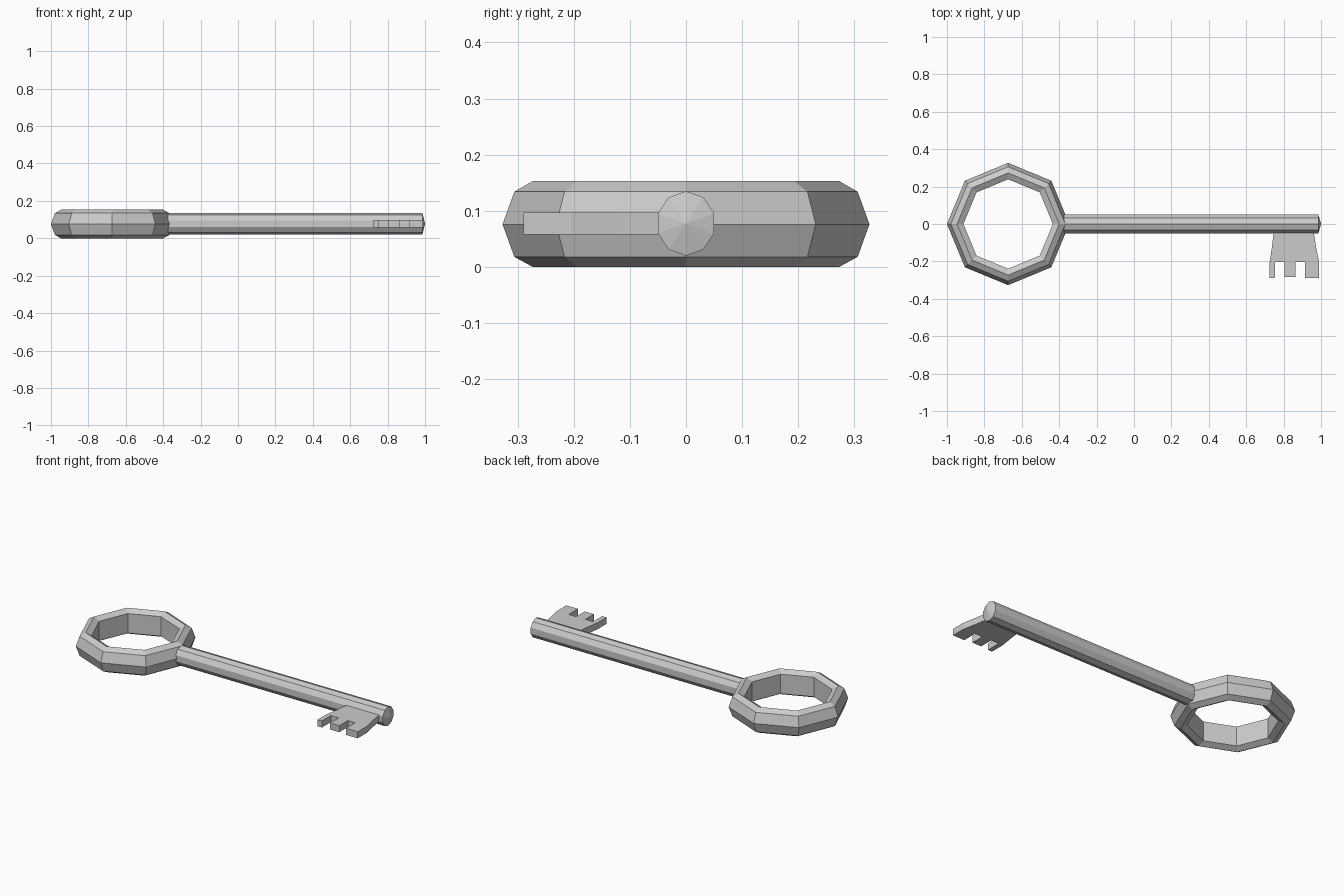
import bpy
from math import cos, sin, pi

if "Cube" in bpy.data.objects:
    bpy.data.objects.remove(bpy.data.objects["Cube"])


def make(name, verts, faces):
    mesh = bpy.data.meshes.new(name)
    mesh.from_pydata(verts, [], faces)
    mesh.update()
    obj = bpy.data.objects.new(name, mesh)
    bpy.context.collection.objects.link(obj)
    return obj


# Bow: faceted cross-section (radius, height) swept around an octagon
def bow():
    profile = [(.327, .076), (.306, .134), (.273, .153), (.239, .134),
               (.239, .018), (.273, 0), (.306, .018)]
    n, m = 8, len(profile)
    verts = [(-.673 + r * cos(2 * pi * i / n), r * sin(2 * pi * i / n), z)
             for i in range(n) for r, z in profile]
    faces = [(i * m + j, (i + 1) % n * m + j,
              (i + 1) % n * m + (j + 1) % m, i * m + (j + 1) % m)
             for i in range(n) for j in range(m)]
    make("bow_ring", verts, faces)


# Shaft: ten-sided rod with a shallow pointed tip
def shaft():
    n, zc = 10, .0775
    ring = [(.0526 * sin(2 * pi * i / n), zc + .0575 * cos(2 * pi * i / n))
            for i in range(n)]
    verts = [(x, y, z) for x in (-.40, .986) for y, z in ring] + [(1, 0, zc)]
    faces = [tuple(range(n))]
    for i in range(n):
        k = (i + 1) % n
        faces += [(i, i + n, k + n, k), (i + n, 2 * n, k + n)]
    make("shaft", verts, faces)


# Bit: toothed flat plate extruded in z
def bit():
    outline = [(.746, 0), (.746, -.05), (.738, -.12), (.725, -.205),
               (.725, -.29), (.753, -.287), (.753, -.203),
               (.804, -.203), (.804, -.283), (.864, -.283), (.864, -.203),
               (.913, -.203), (.913, -.29), (.99, -.29), (.99, -.205),
               (.973, -.12), (.962, -.05), (.962, 0)]
    n = len(outline)
    verts = [(x, y, z) for z in (.058, .097) for x, y in outline]
    faces = [tuple(reversed(range(n))), tuple(range(n, 2 * n))]
    faces += [(i, (i + 1) % n, (i + 1) % n + n, i + n) for i in range(n)]
    make("key_bit", verts, faces)


bow()
shaft()
bit()

# Consistent outward normals
import bmesh
for obj in bpy.context.collection.objects:
    bm = bmesh.new()
    bm.from_mesh(obj.data)
    bmesh.ops.recalc_face_normals(bm, faces=bm.faces)
    bm.to_mesh(obj.data)
    bm.free()
